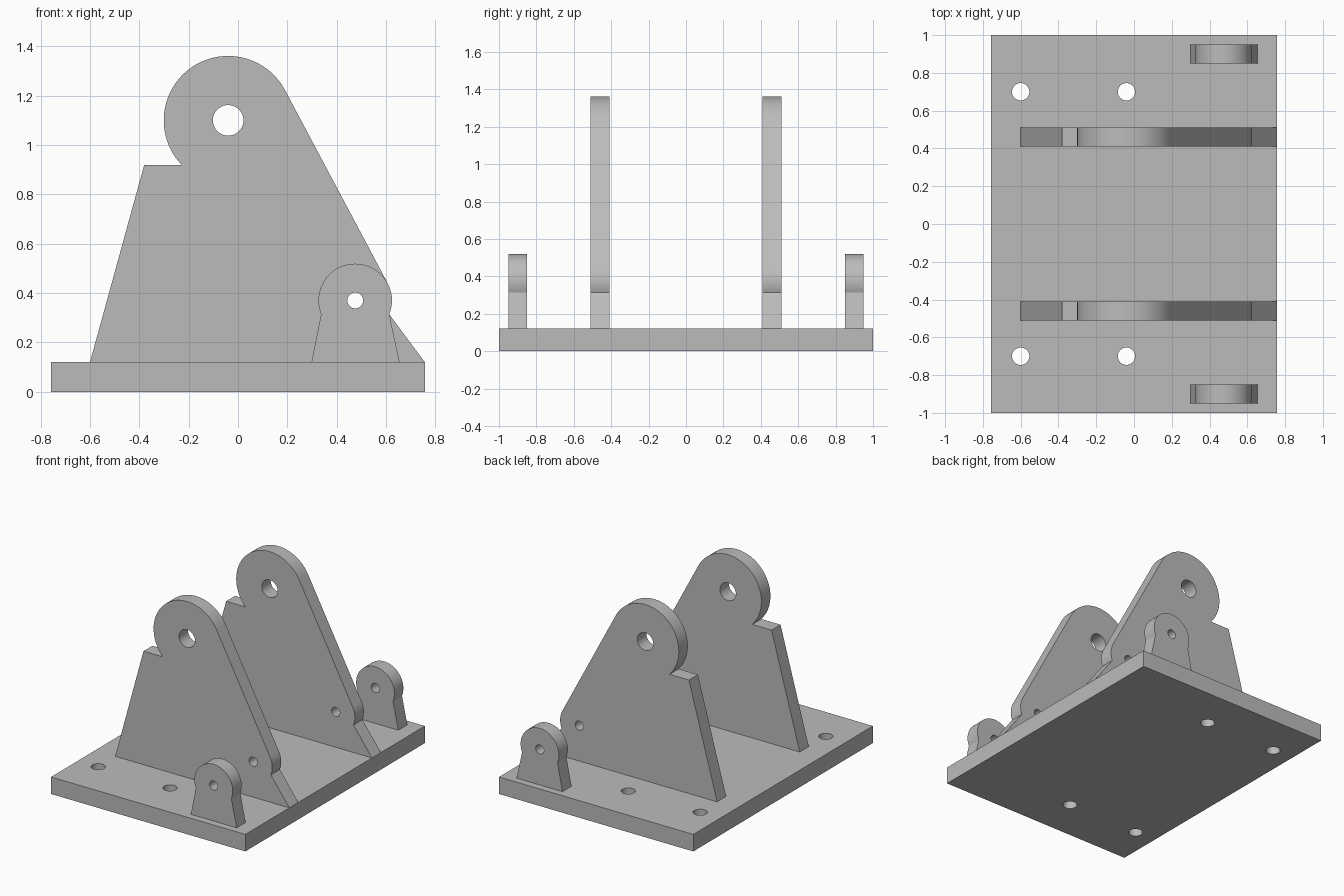
import bpy, bmesh
from math import sin, cos, radians, pi
from mathutils import Matrix

cube = bpy.data.objects.get("Cube")
if cube:
    bpy.data.objects.remove(cube, do_unlink=True)

grey = bpy.data.materials.new("plain grey")
grey.use_nodes = True
GREY = (0.5, 0.5, 0.5, 1)
grey.diffuse_color = GREY
grey.node_tree.nodes["Principled BSDF"].inputs["Base Color"].default_value = GREY

BASE_TOP = 0.12
BIG_EYE, SMALL_EYE = (-0.04, 1.10), (0.475, 0.37)
HALF_X = 0.757


def arc(centre, radius, start, end, steps):
    """Points on an arc, angles in degrees, both ends included."""
    angles = [radians(start + (end - start) * i / steps) for i in range(steps + 1)]
    return [(centre[0] + radius * cos(a), centre[1] + radius * sin(a)) for a in angles]


def hole(centre, radius):
    return arc(centre, radius, 0, 360, 40)[:-1]


def plate(name, loops, thickness, matrix):
    """Flat outline with holes, extruded along its own z and placed by matrix."""
    bm = bmesh.new()
    edges = []
    for loop in loops:
        vs = [bm.verts.new((u, v, 0)) for u, v in loop]
        edges += [bm.edges.new((vs[i - 1], vs[i])) for i in range(len(vs))]
    bmesh.ops.triangle_fill(bm, edges=edges, use_beauty=True, use_dissolve=False)
    grown = bmesh.ops.extrude_face_region(bm, geom=bm.faces[:], use_keep_orig=True)
    top = [g for g in grown["geom"] if isinstance(g, bmesh.types.BMVert)]
    bmesh.ops.translate(bm, verts=top, vec=(0, 0, thickness))
    bmesh.ops.transform(bm, matrix=matrix, verts=bm.verts[:])
    bmesh.ops.recalc_face_normals(bm, faces=bm.faces[:])
    mesh = bpy.data.meshes.new(name)
    bm.to_mesh(mesh)
    bm.free()
    mesh.materials.append(grey)
    ob = bpy.data.objects.new(name, mesh)
    bpy.context.collection.objects.link(ob)
    bpy.ops.object.select_all(action="DESELECT")
    ob.select_set(True)
    bpy.context.view_layer.objects.active = ob
    bpy.ops.object.shade_smooth_by_angle(angle=radians(20))


def upright(name, loops, y_mid, thickness=0.1):
    turn = Matrix.Rotation(pi / 2, 4, "X")
    plate(name, loops, thickness, Matrix.Translation((0, y_mid + thickness / 2, 0)) @ turn)


# Base with four bolt holes
base = [(-HALF_X, -1), (HALF_X, -1), (HALF_X, 1), (-HALF_X, 1)]
bolts = [hole((x, y), 0.046) for x in (-0.6, -0.04) for y in (-0.7, 0.7)]
plate("base_plate", [base] + bolts, BASE_TOP, Matrix.Identity(4))

# Tall bracket: large eye, tangent edge, small eye bulge, sloping foot
bracket = ([(-0.6, BASE_TOP), (-0.38, 0.92)]
           + arc(BIG_EYE, 0.261, 223.6, 28.1, 56)
           + arc(SMALL_EYE, 0.149, 28.1, -22, 16)
           + [(HALF_X, BASE_TOP)])
bracket_loops = [bracket, hole(BIG_EYE, 0.062), hole(SMALL_EYE, 0.032)]

# Small lug: flared foot under a round eye
lug = ([(0.298, BASE_TOP)] + arc(SMALL_EYE, 0.149, 202, -22, 56)
       + [(0.655, BASE_TOP)])
lug_loops = [lug, hole(SMALL_EYE, 0.032)]

for label, side in (("front", -1), ("back", 1)):
    upright(label + "_bracket", bracket_loops, side * 0.46)
    upright(label + "_lug", lug_loops, side * 0.9)
